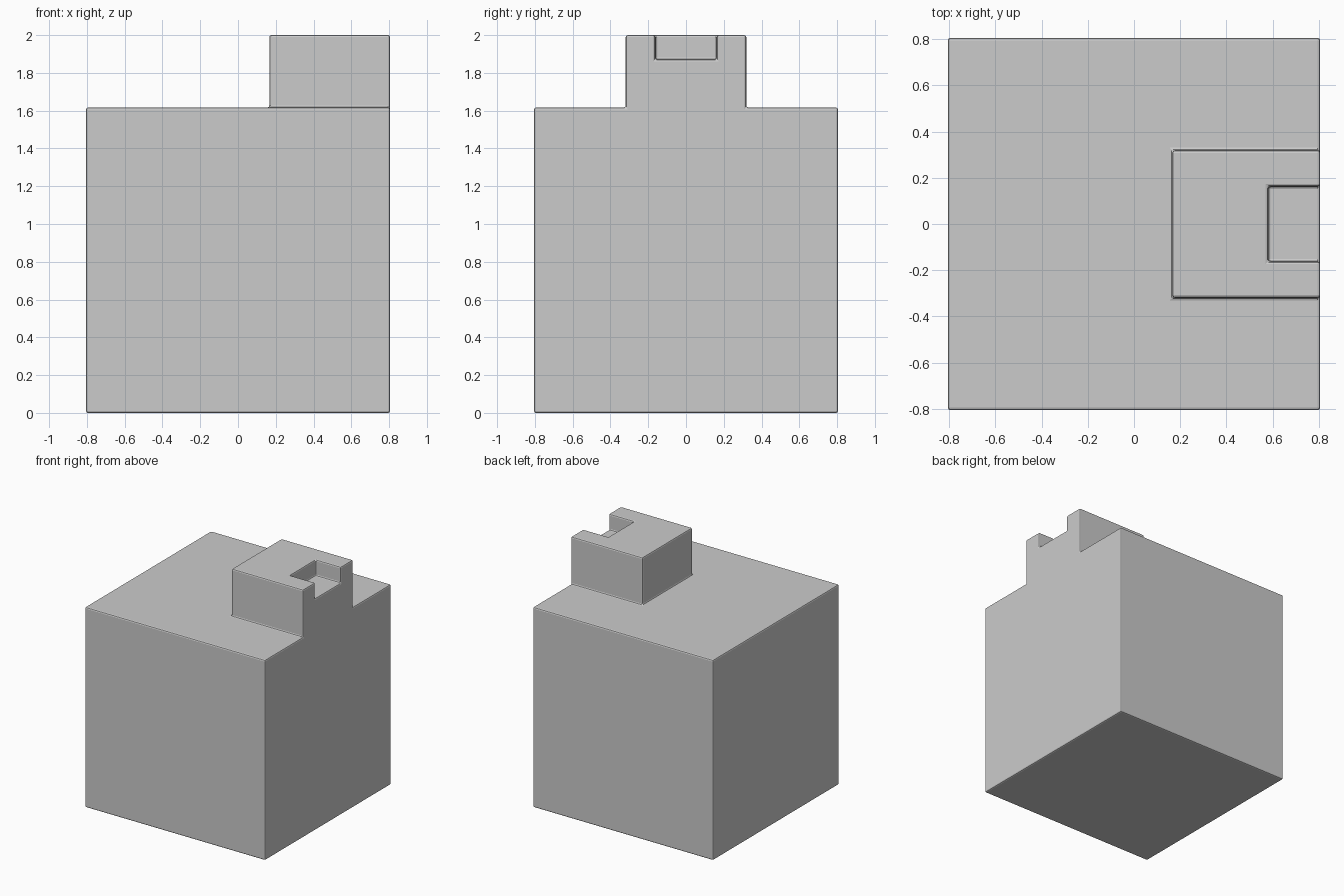
import bpy, bmesh
from mathutils import Vector

if "Cube" in bpy.data.objects:
    bpy.data.objects.remove(bpy.data.objects["Cube"])

HALF, DECK, TOP = 0.805, 1.617, 2.0
BX, BY = 0.166, 0.319          # raised block: inner x face, half depth

# Main cube, its top split so the raised block can be extruded from it
bm = bmesh.new()
bmesh.ops.create_cube(bm, size=1)
bmesh.ops.scale(bm, vec=(2 * HALF, 2 * HALF, DECK), verts=bm.verts)
bmesh.ops.translate(bm, vec=(0, 0, DECK / 2), verts=bm.verts)
for co, no in (((BX, 0, 0), (1, 0, 0)), ((0, BY, 0), (0, 1, 0)), ((0, -BY, 0), (0, 1, 0))):
    bmesh.ops.bisect_plane(bm, geom=bm.verts[:] + bm.edges[:] + bm.faces[:],
                           plane_co=co, plane_no=no, dist=1e-5)

# Raised block, flush with the right side
seat = [f for f in bm.faces if f.normal.z > 0.9
        and f.calc_center_median().x > BX and abs(f.calc_center_median().y) < BY]
ext = bmesh.ops.extrude_face_region(bm, geom=seat)
bmesh.ops.delete(bm, geom=[f for f in seat if f.is_valid], context='FACES_ONLY')
bmesh.ops.translate(bm, vec=(0, 0, TOP - DECK),
                    verts=[v for v in ext["geom"] if isinstance(v, bmesh.types.BMVert)])
bmesh.ops.recalc_face_normals(bm, faces=bm.faces)
bmesh.ops.dissolve_limit(bm, angle_limit=0.01, verts=bm.verts, edges=bm.edges)
mesh = bpy.data.meshes.new("stepped_cube")
bm.to_mesh(mesh)
bm.free()
body = bpy.data.objects.new("stepped_cube", mesh)
bpy.context.collection.objects.link(body)

# Notch in the top right edge of the block
bpy.ops.mesh.primitive_cube_add(size=1, location=(0.88, 0, 2.071))
cutter = bpy.context.object
cutter.name = "notch_cutter"
cutter.scale = (0.6, 0.325, 0.4)
cutter.hide_render = True
cutter.hide_set(True)
cut = body.modifiers.new("notch", 'BOOLEAN')
cut.operation, cut.solver, cut.object = 'DIFFERENCE', 'EXACT', cutter

# Fine softened edges
bevel = body.modifiers.new("edge_bevel", 'BEVEL')
bevel.width, bevel.segments = 0.011, 2
bevel.limit_method = 'ANGLE'
